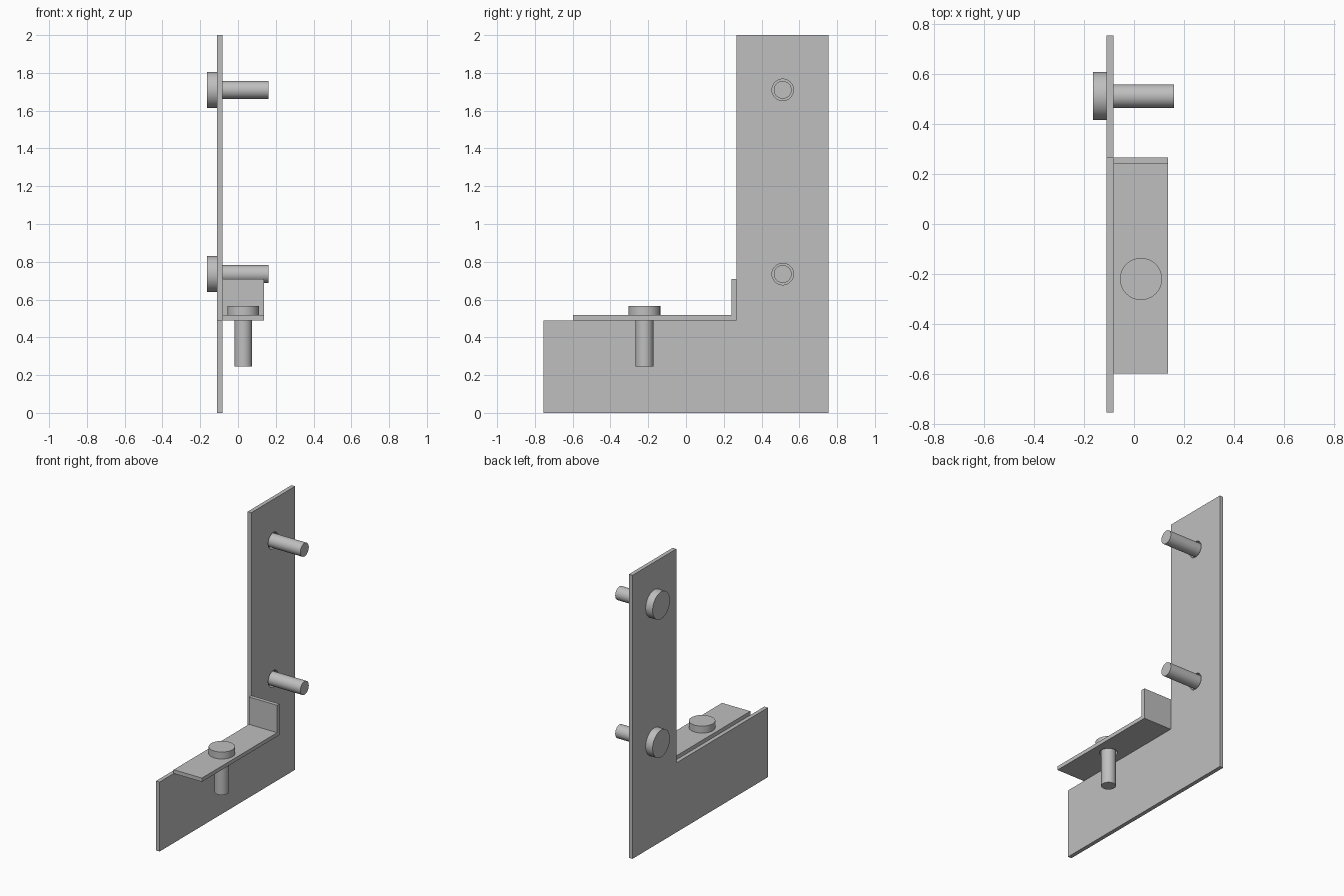
import bpy, bmesh
from math import radians, tau
from mathutils import Matrix, Vector

cube = bpy.data.objects.get("Cube")
if cube:
    bpy.data.objects.remove(cube, do_unlink=True)

steel = bpy.data.materials.new("steel_grey")
steel.use_nodes = True
GREY = (0.52, 0.52, 0.52, 1.0)
steel.diffuse_color = GREY
steel.node_tree.nodes["Principled BSDF"].inputs["Base Color"].default_value = GREY


def finish(name, bm):
    """Turn a bmesh into a named steel object."""
    bmesh.ops.recalc_face_normals(bm, faces=bm.faces)
    mesh = bpy.data.meshes.new(name)
    bm.to_mesh(mesh)
    bm.free()
    mesh.materials.append(steel)
    obj = bpy.data.objects.new(name, mesh)
    bpy.context.collection.objects.link(obj)
    return obj


def select(obj):
    bpy.ops.object.select_all(action='DESELECT')
    obj.select_set(True)
    bpy.context.view_layer.objects.active = obj


def side_profile(name, points, x0, x1):
    """Extrude a (y, z) outline from x0 to x1."""
    bm = bmesh.new()
    face = bm.faces.new([bm.verts.new((x0, y, z)) for y, z in points])
    out = bmesh.ops.extrude_face_region(bm, geom=[face])
    verts = [g for g in out["geom"] if isinstance(g, bmesh.types.BMVert)]
    bmesh.ops.translate(bm, verts=verts, vec=(x1 - x0, 0, 0))
    return finish(name, bm)


def drill(obj, radius, centre, turn):
    """Cut a round clearance hole through a plate."""
    bm = bmesh.new()
    bmesh.ops.create_cone(bm, cap_ends=True, segments=48, radius1=radius,
                          radius2=radius, depth=0.12,
                          matrix=Matrix.Translation(centre) @ turn)
    cutter = finish("hole_cutter", bm)
    cutter.hide_render = True
    mod = obj.modifiers.new("hole", 'BOOLEAN')
    mod.operation, mod.solver, mod.object = 'DIFFERENCE', 'EXACT', cutter
    select(obj)
    bpy.ops.object.modifier_apply(modifier=mod.name)
    bpy.data.objects.remove(cutter, do_unlink=True)


def bolt(name, seat, turn, head_r, head_h, shank_r, length):
    """Revolve a flat-headed bolt; seat is the underside of its head."""
    bm = bmesh.new()
    profile = [(0, head_h), (head_r, head_h), (head_r, 0),
               (shank_r, 0), (shank_r, -length), (0, -length)]
    verts = [bm.verts.new((r, 0, z)) for r, z in profile]
    edges = [bm.edges.new(pair) for pair in zip(verts, verts[1:])]
    bmesh.ops.spin(bm, geom=verts + edges, cent=(0, 0, 0), axis=(0, 0, 1),
                   angle=tau, steps=48, use_merge=True)
    bmesh.ops.remove_doubles(bm, verts=bm.verts, dist=0.0001)
    bm.transform(Matrix.Translation(seat) @ turn)
    obj = finish(name, bm)
    select(obj)
    bpy.ops.object.shade_smooth_by_angle(angle=radians(35))


SIDEWAYS = Matrix.Rotation(radians(-90), 4, 'Y')
UPRIGHT = Matrix.Identity(4)
PLATE_OUT, PLATE_IN = -0.111, -0.083
HOLE_R, SHANK_R = 0.057, 0.047

# L-shaped side plate
plate = side_profile("side_plate",
                     [(-0.755, 0), (0.755, 0), (0.755, 2), (0.267, 2),
                      (0.267, 0.49), (-0.755, 0.49)], PLATE_OUT, PLATE_IN)

# Angle bracket: flat flange with an upturned rear lip
bracket = side_profile("angle_bracket",
                       [(-0.598, 0.49), (0.267, 0.49), (0.267, 0.71),
                        (0.24, 0.71), (0.24, 0.517), (-0.598, 0.517)],
                       PLATE_IN, 0.137)

# Two sideways bolts through the plate
for name, z in (("upper_bolt", 1.71), ("lower_bolt", 0.735)):
    seat = Vector((PLATE_OUT, 0.512, z))
    drill(plate, HOLE_R, seat, SIDEWAYS)
    bolt(name, seat, SIDEWAYS, 0.096, 0.054, SHANK_R, 0.272)

# Upright bolt through the bracket
seat = Vector((0.028, -0.22, 0.517))
drill(bracket, HOLE_R, seat, UPRIGHT)
bolt("bracket_bolt", seat, UPRIGHT, 0.084, 0.049, SHANK_R, 0.271)
